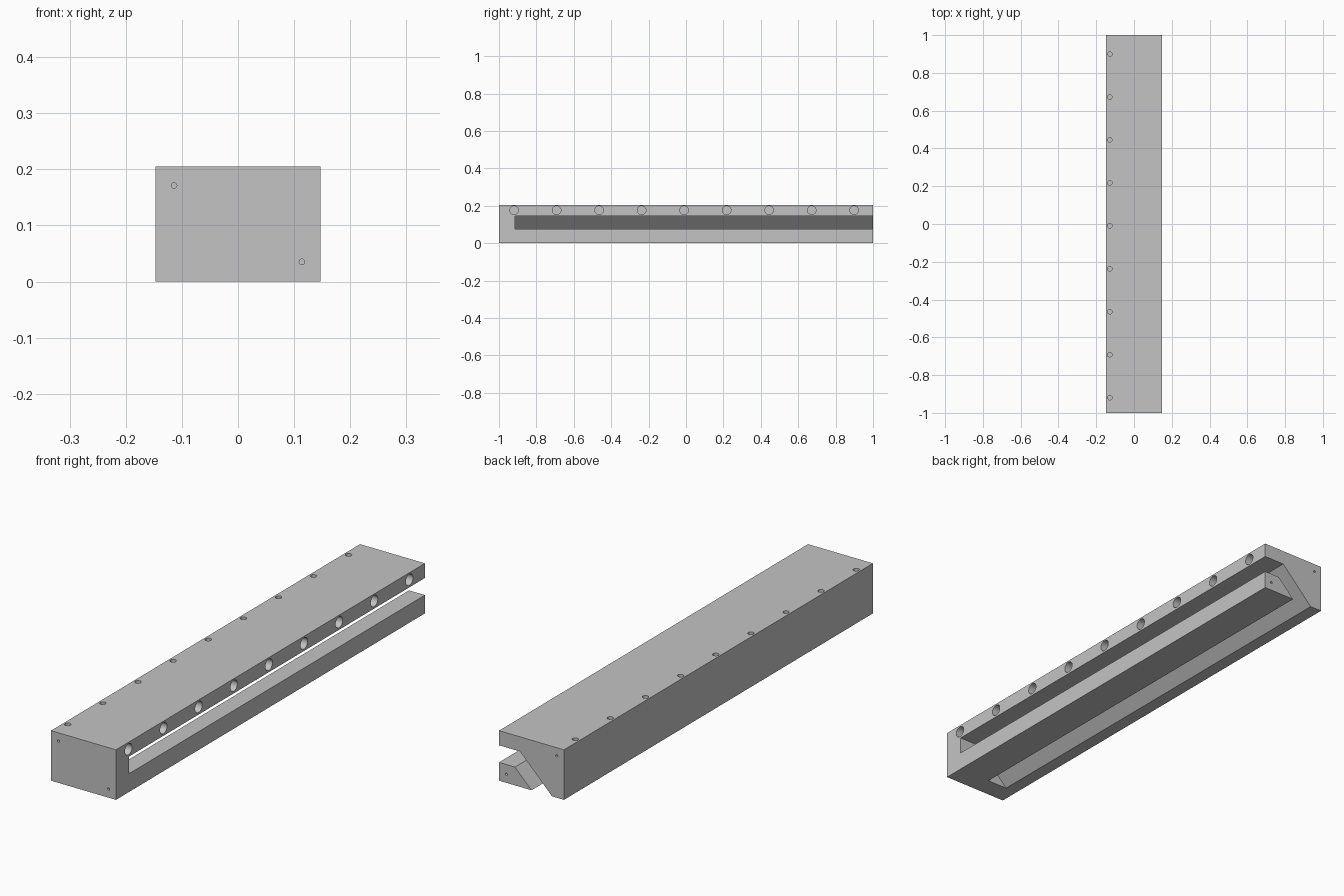
import bpy, bmesh
from math import pi
from mathutils import Matrix

default = bpy.data.objects.get("Cube")
if default:
    bpy.data.objects.remove(default, do_unlink=True)

HALF_W, HALF_L, HEIGHT = 0.147, 1.0, 0.205
LEDGE, ROOF = 0.075, 0.145      # lower and upper lips of the side slot
SLOT_START = -0.915


def make_object(name, bm):
    bmesh.ops.recalc_face_normals(bm, faces=bm.faces)
    mesh = bpy.data.meshes.new(name)
    bm.to_mesh(mesh)
    bm.free()
    obj = bpy.data.objects.new(name, mesh)
    bpy.context.collection.objects.link(obj)
    return obj


def extrude_profile(name, profile, y0, y1):
    """Extrude an (x, z) outline along y."""
    bm = bmesh.new()
    face = bm.faces.new([bm.verts.new((x, y0, z)) for x, z in profile])
    moved = bmesh.ops.extrude_face_region(bm, geom=[face])["geom"]
    verts = [v for v in moved if isinstance(v, bmesh.types.BMVert)]
    bmesh.ops.translate(bm, verts=verts, vec=(0, y1 - y0, 0))
    return make_object(name, bm)


def drill(bm, centre, axis, radius, depth, sides=24):
    """Add a cylinder reaching `depth` to both sides of a point."""
    turn = {"x": Matrix.Rotation(pi / 2, 4, "Y"),
            "y": Matrix.Rotation(pi / 2, 4, "X"),
            "z": Matrix()}[axis]
    bmesh.ops.create_cone(bm, cap_ends=True, segments=sides, radius1=radius,
                          radius2=radius, depth=2 * depth,
                          matrix=Matrix.Translation(centre) @ turn)


def cut(target, cutter):
    mod = target.modifiers.new(cutter.name, "BOOLEAN")
    mod.operation = "DIFFERENCE"
    mod.solver = "EXACT"
    mod.object = cutter
    cutter.hide_render = True
    cutter.hide_set(True)


# Rectangular bar
bar = extrude_profile("slotted_bar", [(-HALF_W, 0), (HALF_W, 0), (HALF_W, HEIGHT),
                                      (-HALF_W, HEIGHT)], -HALF_L, HALF_L)

# Bent slot: level from the side, then down at 45 degrees through the base
out = 0.05
slot = extrude_profile("slot_cutter", [
    (HALF_W + out, LEDGE), (HALF_W + out, ROOF), (ROOF - 0.093, ROOF),
    (-0.093 - out, -out), (-out, -out), (LEDGE, LEDGE)], SLOT_START, HALF_L + out)
cut(bar, slot)

# Row of wide side holes and row of narrow top holes
side, top = bmesh.new(), bmesh.new()
for i in range(9):
    y = -0.919 + 0.2273 * i
    drill(side, (HALF_W, y, 0.176), "x", 0.023, 0.2)
    drill(top, (-0.128, y, HEIGHT), "z", 0.012, 0.06)
cut(bar, make_object("side_hole_cutter", side))
cut(bar, make_object("top_hole_cutter", top))

# Two pin holes in each end
pins = bmesh.new()
for y in (-HALF_L, HALF_L):
    for x, z in ((-0.114, 0.171), (0.114, 0.035)):
        drill(pins, (x, y, z), "y", 0.005, 0.04, 16)
cut(bar, make_object("pin_hole_cutter", pins))

# Plain grey material
grey = bpy.data.materials.new("light_grey")
grey.use_nodes = True
colour = (0.55, 0.55, 0.55, 1)
grey.diffuse_color = colour
grey.node_tree.nodes["Principled BSDF"].inputs["Base Color"].default_value = colour
bar.data.materials.append(grey)

# Apply the cuts, drop the cutters, smooth only the round hole walls
bpy.context.view_layer.update()
final = bpy.data.meshes.new_from_object(
    bar.evaluated_get(bpy.context.evaluated_depsgraph_get()))
cutters = [m.object for m in bar.modifiers]
bar.modifiers.clear()
bar.data = final
for cutter in cutters:
    bpy.data.objects.remove(cutter, do_unlink=True)
bpy.ops.object.select_all(action="DESELECT")
bar.select_set(True)
bpy.context.view_layer.objects.active = bar
bpy.ops.object.shade_smooth_by_angle(angle=pi / 6)
